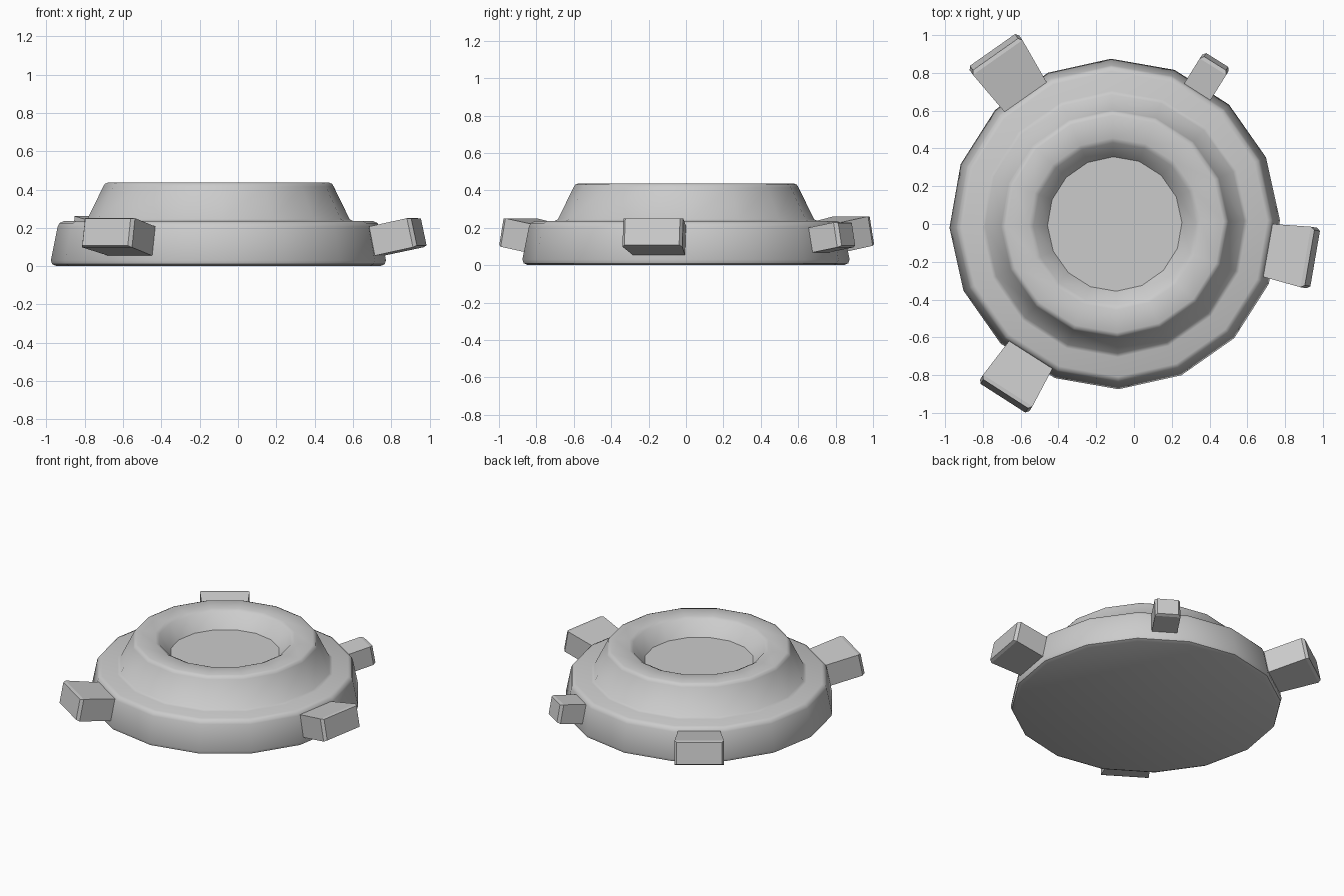
import bpy, bmesh
from math import cos, sin, pi, radians
from mathutils import Matrix, Vector

if "Cube" in bpy.data.objects:
    bpy.data.objects.remove(bpy.data.objects["Cube"])

CX, SIDES = -0.102, 16


def make_object(name, bm):
    bmesh.ops.recalc_face_normals(bm, faces=bm.faces)
    mesh = bpy.data.meshes.new(name)
    bm.to_mesh(mesh)
    bm.free()
    ob = bpy.data.objects.new(name, mesh)
    bpy.context.collection.objects.link(ob)
    return ob


def lathe(name, profile, turn):
    """Spin a (radius, z) profile and cap both ends."""
    bm = bmesh.new()
    rings = []
    for r, z in profile:
        rings.append([bm.verts.new((CX + r * cos(turn + 2 * pi * i / SIDES),
                                    r * sin(turn + 2 * pi * i / SIDES), z))
                      for i in range(SIDES)])
    for a, b in zip(rings, rings[1:]):
        for i in range(SIDES):
            j = (i + 1) % SIDES
            bm.faces.new((a[i], a[j], b[j], b[i]))
    bm.faces.new(rings[0])
    bm.faces.new(rings[-1])
    return make_object(name, bm)


def lug(name, angle, r_in, r_out, w_in, w_out, height, z, tilt):
    """Block that widens outwards and tips up, with a chamfered outer end."""
    bm = bmesh.new()
    length, c = r_out - r_in, 0.02
    rings = []
    for x, w, h in ((-length / 2, w_in, height),
                    (length / 2 - c, w_out, height),
                    (length / 2, w_out - 1.4 * c, height - 0.6 * c)):
        rings.append([bm.verts.new((x, sy * w / 2, sz * h / 2))
                      for sy, sz in ((-1, -1), (1, -1), (1, 1), (-1, 1))])
    for a, b in zip(rings, rings[1:]):
        for i in range(4):
            j = (i + 1) % 4
            bm.faces.new((a[i], a[j], b[j], b[i]))
    bm.faces.new(rings[0])
    bm.faces.new(rings[-1])
    m = (Matrix.Translation(Vector((CX, 0, 0)))
         @ Matrix.Rotation(radians(angle), 4, 'Z')
         @ Matrix.Translation(Vector(((r_in + r_out) / 2, 0, z)))
         @ Matrix.Rotation(radians(-tilt), 4, 'Y'))
    bmesh.ops.transform(bm, matrix=m, verts=bm.verts)
    return make_object(name, bm)


# Stepped round body with a dished centre
body = lathe("round_body", [
    (0.845, 0.0), (0.868, 0.01), (0.875, 0.03),
    (0.84, 0.205), (0.83, 0.225), (0.808, 0.235),
    (0.705, 0.235), (0.685, 0.245),
    (0.602, 0.415), (0.593, 0.43), (0.575, 0.437),
    (0.455, 0.437), (0.43, 0.425), (0.356, 0.33)], radians(1.3))
bpy.context.view_layer.objects.active = body
body.select_set(True)
bpy.ops.object.shade_smooth_by_angle(angle=radians(40))

# Lugs around the rim
lug("right_lug", -9.8, 0.79, 1.065, 0.275, 0.325, 0.155, 0.15, 12)
lug("back_left_lug", 125.1, 0.79, 1.115, 0.265, 0.32, 0.16, 0.155, 11)
lug("front_left_lug", -122.7, 0.79, 1.085, 0.265, 0.31, 0.155, 0.15, 11)
lug("small_lug", 58.0, 0.78, 1.015, 0.165, 0.165, 0.135, 0.145, 10)
